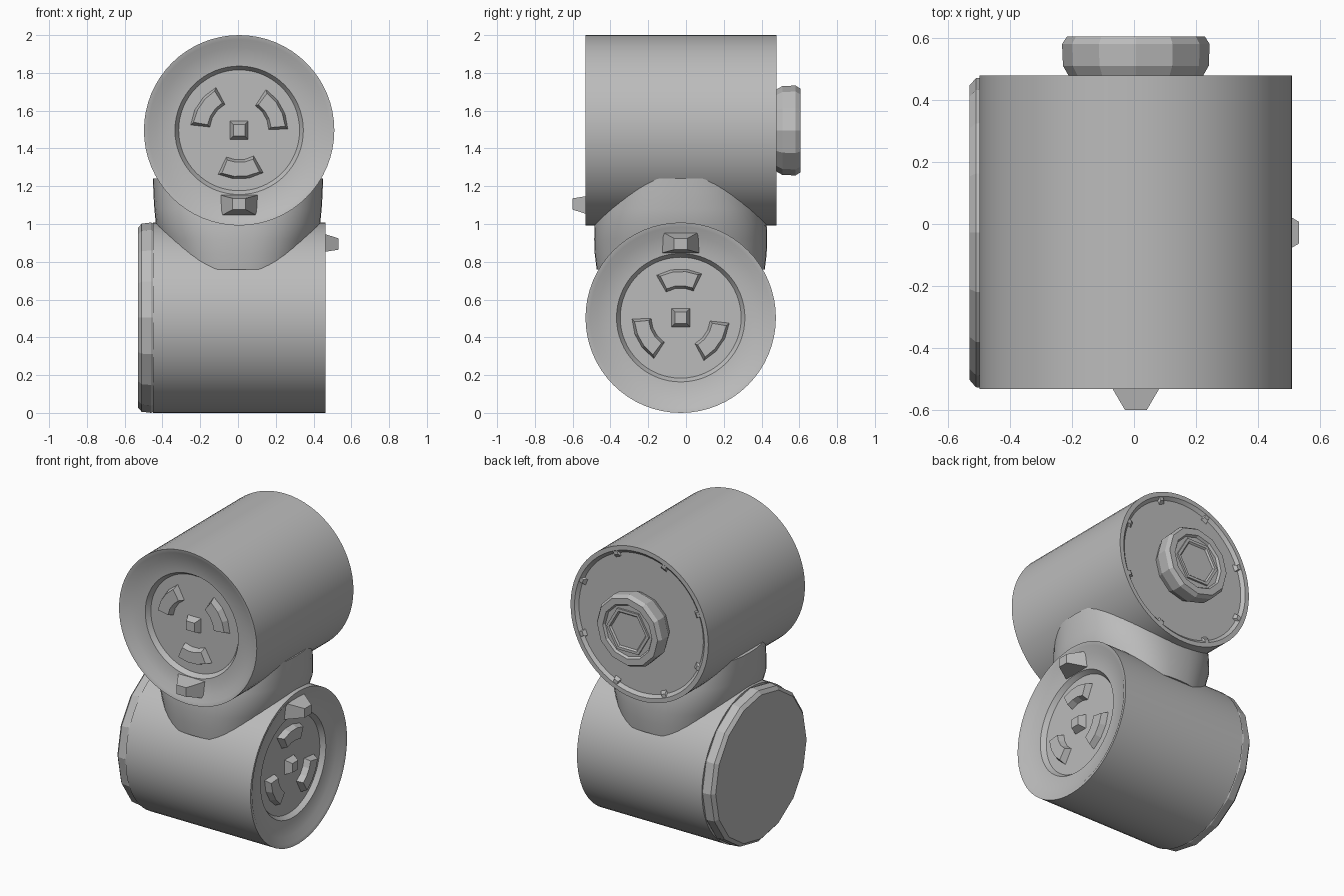
import bpy, bmesh, math
from math import sin, cos, pi, radians, copysign
from mathutils import Matrix, Vector

cube = bpy.data.objects.get("Cube")
if cube:
    bpy.data.objects.remove(cube)

grey = bpy.data.materials.new("plain grey")
grey.use_nodes = True
COLOUR = (0.5, 0.5, 0.5, 1)
grey.diffuse_color = COLOUR
grey.node_tree.nodes["Principled BSDF"].inputs["Base Color"].default_value = COLOUR


def frame(x, y, z, origin):
    """Matrix from local right, up and outward directions."""
    m = Matrix((x, y, z)).transposed().to_4x4()
    return Matrix.Translation(origin) @ m


def loft(name, outlines, matrix, smooth=None):
    """Solid through a stack of (outline, height) with equal point counts."""
    bm = bmesh.new()
    rings = [[bm.verts.new((x, y, h)) for x, y in pts] for pts, h in outlines]
    for a, b in zip(rings, rings[1:]):
        for i in range(len(a)):
            j = (i + 1) % len(a)
            bm.faces.new((a[i], a[j], b[j], b[i]))
    bm.faces.new(rings[0])
    bm.faces.new(rings[-1])
    bmesh.ops.recalc_face_normals(bm, faces=bm.faces)
    mesh = bpy.data.meshes.new(name)
    bm.to_mesh(mesh)
    bm.free()
    mesh.transform(matrix)
    mesh.materials.append(grey)
    ob = bpy.data.objects.new(name, mesh)
    bpy.context.collection.objects.link(ob)
    if smooth:
        bpy.ops.object.select_all(action="DESELECT")
        ob.select_set(True)
        bpy.context.view_layer.objects.active = ob
        bpy.ops.object.shade_smooth_by_angle(angle=radians(smooth))


def oval(rx, ry, sides, power=2.0):
    """Ellipse, squarer when the power is above two."""
    pts = []
    for i in range(sides):
        c, s = cos(2 * pi * i / sides), sin(2 * pi * i / sides)
        pts.append((copysign(rx * abs(c) ** (2 / power), c),
                    copysign(ry * abs(s) ** (2 / power), s)))
    return pts


def lathe(name, profile, sides, matrix, smooth=None):
    """Turn (radius, height) points about local z."""
    loft(name, [(oval(r, r, sides), h) for r, h in profile], matrix, smooth)


def box(w, h, cx=0, cy=0):
    return [(cx + sx * w / 2, cy + sy * h / 2)
            for sx, sy in ((-1, -1), (1, -1), (1, 1), (-1, 1))]


def kidney(angle, inner, outer, half):
    arc = [-half, -half / 3, half / 3, half]
    pts = [(outer, a) for a in arc] + [(inner, a) for a in reversed(arc)]
    return [(r * cos(radians(angle + a)), r * sin(radians(angle + a))) for r, a in pts]


def connector(name, m, front):
    """Raised pads, centre pin and locating tab on a socket face."""
    floor = front - 0.075
    for i, angle in enumerate((146, 29, 272)):
        loft(f"{name}_pad_{i + 1}", [(kidney(angle, 0.155, 0.26, 28), floor),
                                     (kidney(angle, 0.17, 0.245, 24), front - 0.03)], m)
    loft(f"{name}_pin", [(box(0.1, 0.1), floor), (box(0.06, 0.06), front - 0.025)], m)
    loft(f"{name}_tab", [(box(0.22, 0.12, 0, -0.4), front - 0.06),
                         (box(0.07, 0.06, 0, -0.39), front + 0.068)], m)


# Dished socket face, from the outer rim inward, relative to the rim height
dish = [(0.504, 0), (0.48, -0.005), (0.44, -0.03), (0.34, -0.04), (0.32, -0.07), (0.01, -0.07)]

# Upper body, facing the front
X, Y, Z = Vector((1, 0, 0)), Vector((0, 1, 0)), Vector((0, 0, 1))
upper = frame(X, Z, -Y, (0.006, 0, 1.496))
lathe("upper_body", [(0.01, -0.46), (0.455, -0.46), (0.475, -0.478), (0.504, -0.478)]
      + [(r, 0.532 + h) for r, h in dish], 64, upper, 30)
connector("upper", upper, 0.532)

# Lower body, turned sideways with its socket upside down
lower = frame(-Y, -Z, X, (0, -0.028, 0.504))
lathe("lower_body", [(0.4, -0.45), (0.504, -0.45)]
      + [(r, 0.464 + h) for r, h in dish], 64, lower, 30)
connector("lower", lower, 0.464)
lathe("lower_end_cap", [(0.49, -0.43), (0.504, -0.46), (0.498, -0.51), (0.475, -0.53)],
      16, lower)

# Neck: wide along the upper body below, wide along the lower body above
neck = [(0.76, 0.36, 0.445), (0.84, 0.38, 0.455), (0.92, 0.405, 0.458), (1.0, 0.435, 0.455),
        (1.08, 0.443, 0.44), (1.16, 0.448, 0.42), (1.24, 0.45, 0.4)]
loft("neck", [(oval(rx, ry, 48, 2.4), z) for z, rx, ry in neck],
     Matrix.Translation((0, -0.028, 0)), 40)

# Rear boss with a hexagonal recess
back = frame(-X, Z, Y, (0.006, 0, 1.495))
lathe("rear_boss", [(0.2, 0.44), (0.215, 0.475), (0.235, 0.51), (0.238, 0.58), (0.222, 0.605),
                    (0.18, 0.605), (0.17, 0.59), (0.01, 0.59)], 12, back)
lathe("rear_hex_nut", [(0.155, 0.58), (0.155, 0.602), (0.135, 0.602),
                       (0.125, 0.592), (0.01, 0.592)], 6, back)

# Small lugs around the rear rim
for i in range(8):
    turn = back @ Matrix.Rotation(radians(22.5 + 45 * i), 4, "Z")
    loft(f"rear_lug_{i + 1}", [(box(0.06, 0.05, 0.45), 0.45),
                               (box(0.03, 0.03, 0.465), 0.476)], turn)
